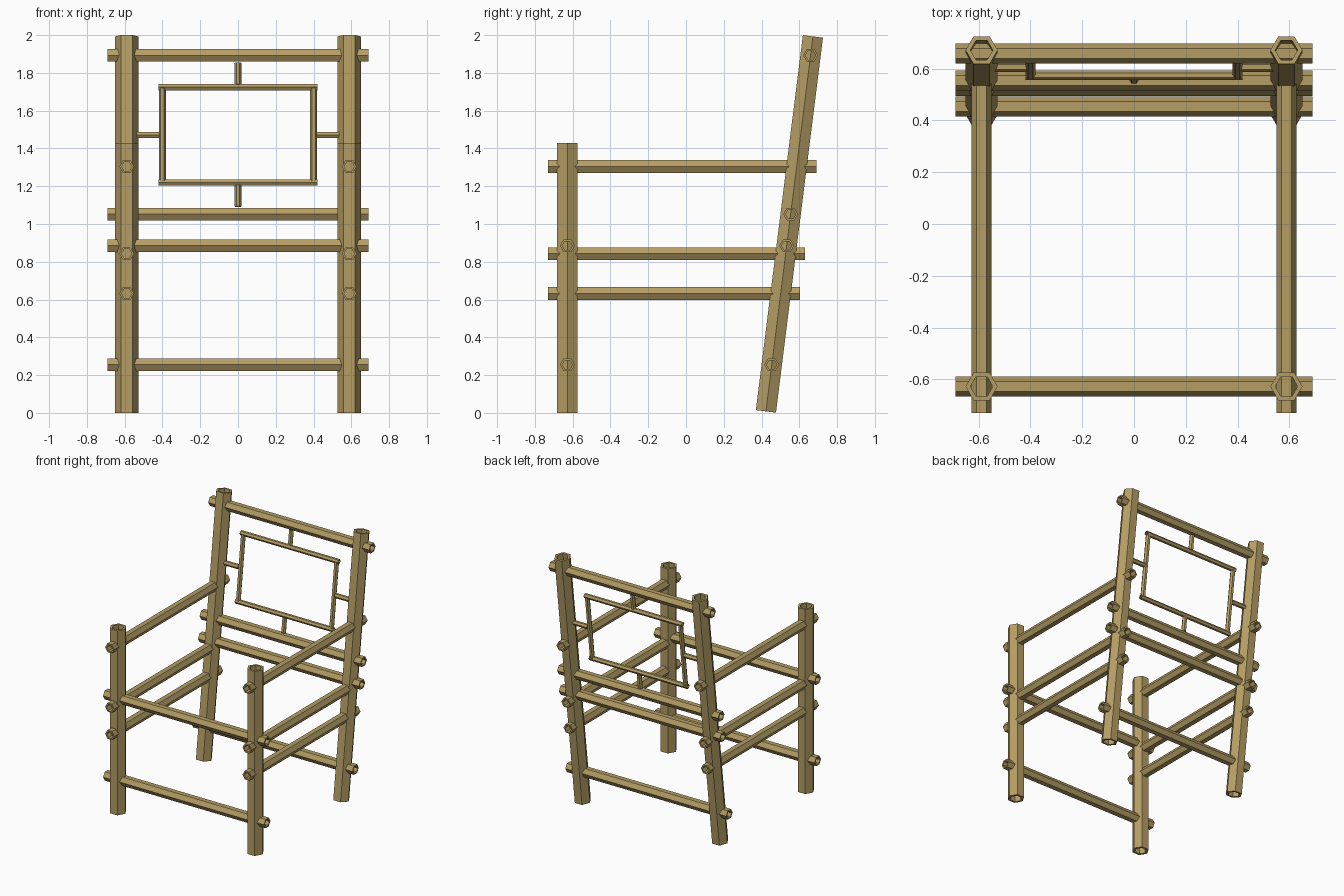
import bpy, bmesh, math
from mathutils import Vector

if "Cube" in bpy.data.objects:
    bpy.data.objects.remove(bpy.data.objects["Cube"])

bamboo = bpy.data.materials.new("bamboo tan")
bamboo.diffuse_color = (0.46, 0.34, 0.13, 1)
bamboo.use_nodes = True
bamboo.node_tree.nodes["Principled BSDF"].inputs["Base Color"].default_value = bamboo.diffuse_color

X, Y = Vector((1, 0, 0)), Vector((0, 1, 0))
PX = 0.589            # post offset from the centre line
FY = -0.628           # front post depth
POST, RAIL, SLIM = 0.062, 0.039, 0.0185


def back_y(z):
    """Depth of the leaning back plane at height z."""
    return 0.423 + 0.1254 * (z - 0.008)


def tube(name, a, b, r, side, hollow=0.7):
    """Hollow six-sided pole from a to b, with a corner pointing along side."""
    a, b = Vector(a), Vector(b)
    d = (b - a).normalized()
    u = (side - d * side.dot(d)).normalized()
    v = d.cross(u)
    bm = bmesh.new()

    def ring(c, rad):
        return [bm.verts.new(c + rad * (u * math.cos(i * math.pi / 3) + v * math.sin(i * math.pi / 3)))
                for i in range(6)]

    rings = [ring(a, r), ring(b, r), ring(b, r * hollow), ring(a, r * hollow)]
    for k in range(4):
        p, q = rings[k], rings[(k + 1) % 4]
        for i in range(6):
            j = (i + 1) % 6
            bm.faces.new((p[i], p[j], q[j], q[i]))
    bmesh.ops.recalc_face_normals(bm, faces=bm.faces)
    me = bpy.data.meshes.new(name)
    bm.to_mesh(me)
    bm.free()
    me.materials.append(bamboo)
    ob = bpy.data.objects.new(name, me)
    bpy.context.collection.objects.link(ob)
    return ob


for s, label in ((-1, "left"), (1, "right")):
    x = s * PX
    # posts
    tube(f"front_post_{label}", (x, FY, 0), (x, FY, 1.43), POST, X)
    tube(f"back_post_{label}", (x, back_y(0.008), 0.008), (x, back_y(1.993), 1.993), POST, X)
    # armrest, seat side rail and lower side rail
    for part, z, end in (("armrest", 1.304, 0.69), ("seat_side_rail", 0.843, 0.63),
                         ("lower_side_rail", 0.632, 0.603)):
        tube(f"{part}_{label}", (x, -0.73, z), (x, end, z), RAIL, X)
    # upright of the inner back frame and its side peg
    tube(f"frame_upright_{label}", (s * 0.4, back_y(1.225), 1.225), (s * 0.4, back_y(1.718), 1.718), SLIM, X)
    tube(f"frame_side_peg_{label}", (s * 0.415, back_y(1.472), 1.472), (s * 0.54, back_y(1.472), 1.472), SLIM, Y)

# cross rails through the posts
for part, y, z in (("front_foot_rail", FY, 0.255), ("front_seat_rail", FY, 0.885),
                   ("back_foot_rail", back_y(0.255), 0.255), ("back_seat_rail", back_y(0.885), 0.885),
                   ("lower_back_rail", back_y(1.052), 1.052), ("top_back_rail", back_y(1.893), 1.893)):
    tube(part, (-0.69, y, z), (0.69, y, z), RAIL, Y)

# inner back frame bars and the pegs above and below
for part, z in (("frame_top_bar", 1.724), ("frame_bottom_bar", 1.219)):
    tube(part, (-0.42, back_y(z), z), (0.42, back_y(z), z), SLIM, Y)
for part, z0, z1 in (("frame_top_peg", 1.738, 1.853), ("frame_bottom_peg", 1.092, 1.205)):
    tube(part, (0, back_y(z0), z0), (0, back_y(z1), z1), SLIM, X)
